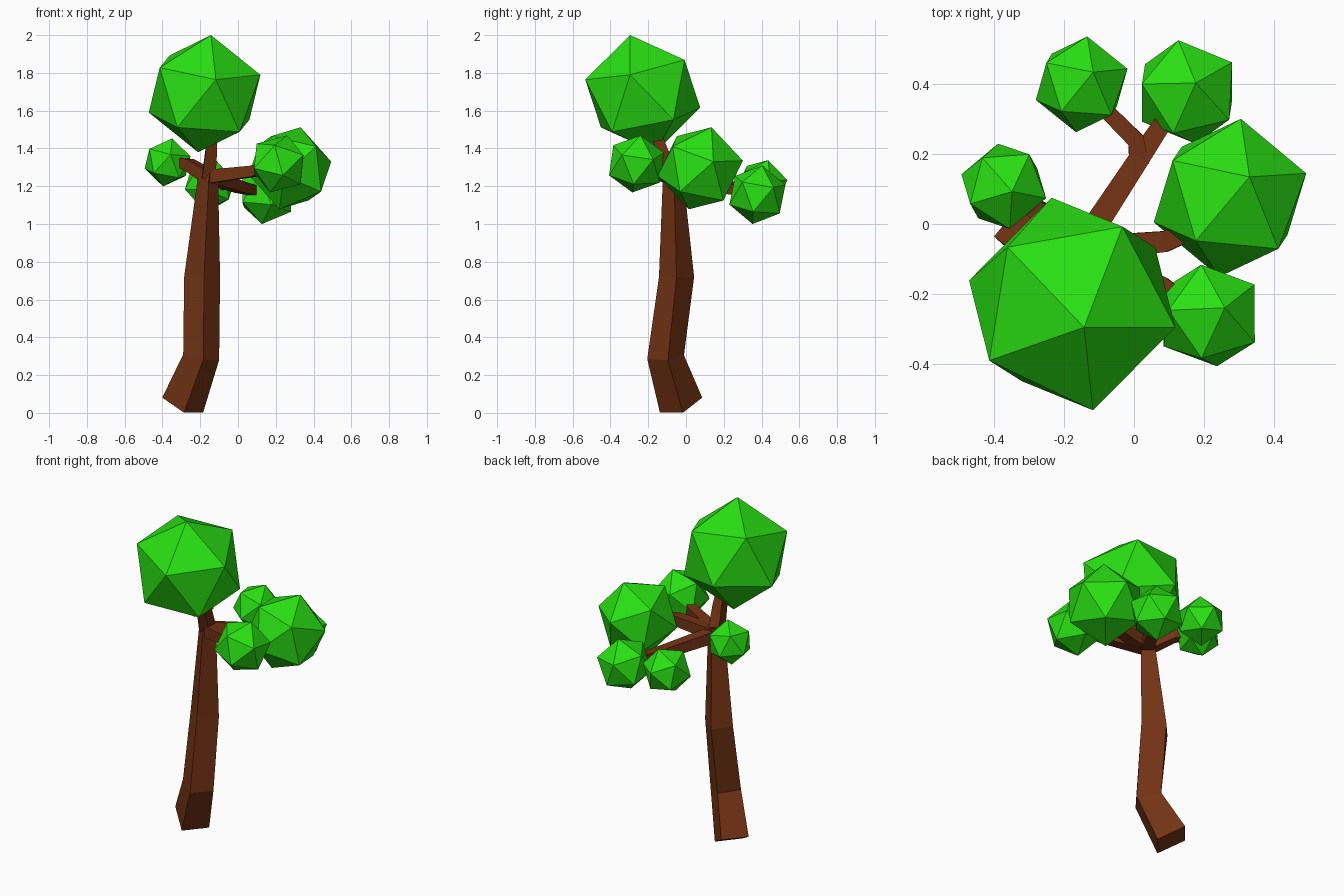
import bpy, bmesh
from mathutils import Vector, Matrix

if "Cube" in bpy.data.objects:
    bpy.data.objects.remove(bpy.data.objects["Cube"])

def material(name, col):
    m = bpy.data.materials.new(name)
    m.diffuse_color = (*col, 1)
    m.use_nodes = True
    m.node_tree.nodes["Principled BSDF"].inputs["Base Color"].default_value = m.diffuse_color
    return m

BARK = material("bark", (0.17, 0.033, 0.007))
LEAF = material("leaf", (0.022, 0.75, 0.006))

def finish(bm, name, mat):
    bmesh.ops.recalc_face_normals(bm, faces=bm.faces)
    me = bpy.data.meshes.new(name)
    bm.to_mesh(me)
    bm.free()
    me.materials.append(mat)
    ob = bpy.data.objects.new(name, me)
    bpy.context.collection.objects.link(ob)

def loft(name, rings):
    """Skin a chain of four-cornered rings and cap both ends."""
    bm = bmesh.new()
    vs = [[bm.verts.new(p) for p in r] for r in rings]
    for a, b in zip(vs, vs[1:]):
        for i in range(4):
            j = (i + 1) % 4
            bm.faces.new((a[i], a[j], b[j], b[i]))
    bm.faces.new(vs[0])
    bm.faces.new(vs[-1])
    finish(bm, name, BARK)

def branch(name, pts, r0, r1, ref=(0, 0, 1)):
    """Square limb along pts, tapering from half-width r0 to r1."""
    pts = [Vector(p) for p in pts]
    n = len(pts) - 1
    rings = []
    for i, p in enumerate(pts):
        d = (pts[min(i + 1, n)] - pts[max(i - 1, 0)]).normalized()
        u = d.cross(Vector(ref)).normalized()
        v = d.cross(u)
        r = r0 + (r1 - r0) * i / n
        rings.append([p + (u * a + v * b) * r for a, b in ((1, 1), (-1, 1), (-1, -1), (1, -1))])
    loft(name, rings)

def frame(a, b):
    z = a.normalized()
    x = (b - z * b.dot(z)).normalized()
    return Matrix((x, z.cross(x), z)).transposed()

def foliage(name, c, d1, d2):
    """Icosahedron at c with one corner at c+d1 and a neighbouring corner towards d2."""
    d1, d2 = Vector(d1), Vector(d2)
    bm = bmesh.new()
    bmesh.ops.create_icosphere(bm, subdivisions=1, radius=d1.length)
    top = max(bm.verts, key=lambda v: v.co.z)
    near = top.link_edges[0].other_vert(top)
    rot = frame(d1, d2) @ frame(top.co.copy(), near.co.copy()).transposed()
    for v in bm.verts:
        v.co = rot @ v.co + Vector(c)
    finish(bm, name, LEAF)

# Trunk: centre, front-corner offset, right-corner offset
trunk = [((-0.293, -0.026, 0.041), (0.007, -0.112, -0.04), (0.108, 0.010, -0.04)),
         ((-0.195, -0.108, 0.295), (0.012, -0.097, -0.01), (0.095, 0.012, -0.015)),
         ((-0.190, -0.050, 0.720), (0.010, -0.093, 0.0), (0.095, 0.000, 0.0)),
         ((-0.160, -0.068, 1.230), (0.005, -0.055, 0.0), (0.055, 0.005, 0.0)),
         ((-0.150, -0.080, 1.290), (0.003, -0.035, 0.0), (0.035, 0.003, 0.0))]
rings = []
for c, u, v in trunk:
    c, u, v = Vector(c), Vector(u), Vector(v)
    rings.append([c + u, c + v, c - u, c - v])
loft("trunk", rings)

# Branches
J = (-0.155, -0.072, 1.25)
branch("top_branch", [J, (-0.14, -0.13, 1.40), (-0.14, -0.17, 1.52)], 0.035, 0.025, (1, 0, 0))
branch("right_branch", [J, (0.09, -0.05, 1.28), (0.19, -0.01, 1.29)], 0.036, 0.024)
branch("front_right_branch", [J, (0.08, -0.18, 1.28), (0.16, -0.23, 1.31)], 0.036, 0.022)
branch("left_branch", [J, (-0.26, 0.03, 1.315), (-0.33, 0.07, 1.33)], 0.036, 0.024)
branch("back_branch", [J, (0.01, 0.18, 1.195), (0.11, 0.33, 1.17)], 0.036, 0.024)
branch("back_left_branch", [(0.015, 0.17, 1.195), (0.005, 0.24, 1.20), (-0.10, 0.345, 1.205)], 0.028, 0.022)

# Foliage clumps
foliage("top_foliage", (-0.177, -0.229, 1.69), (0.034, -0.067, 0.31), (0.296, -0.067, 0.098))
foliage("right_foliage", (0.275, 0.075, 1.295), (0.056, 0.06, 0.217), (0.221, 0.07, 0.031))
foliage("front_right_foliage", (0.215, -0.262, 1.318), (0.045, 0.022, 0.151), (-0.024, 0.149, 0.06))
foliage("back_right_foliage", (0.152, 0.378, 1.155), (0.025, 0.026, 0.155), (0.125, 0.083, 0.05))
foliage("back_left_foliage", (-0.15, 0.40, 1.206), (0.033, 0.035, 0.132), (0.016, 0.137, 0.026))
foliage("left_foliage", (-0.373, 0.108, 1.326), (0.024, -0.015, 0.127), (0.076, 0.099, 0.05))
